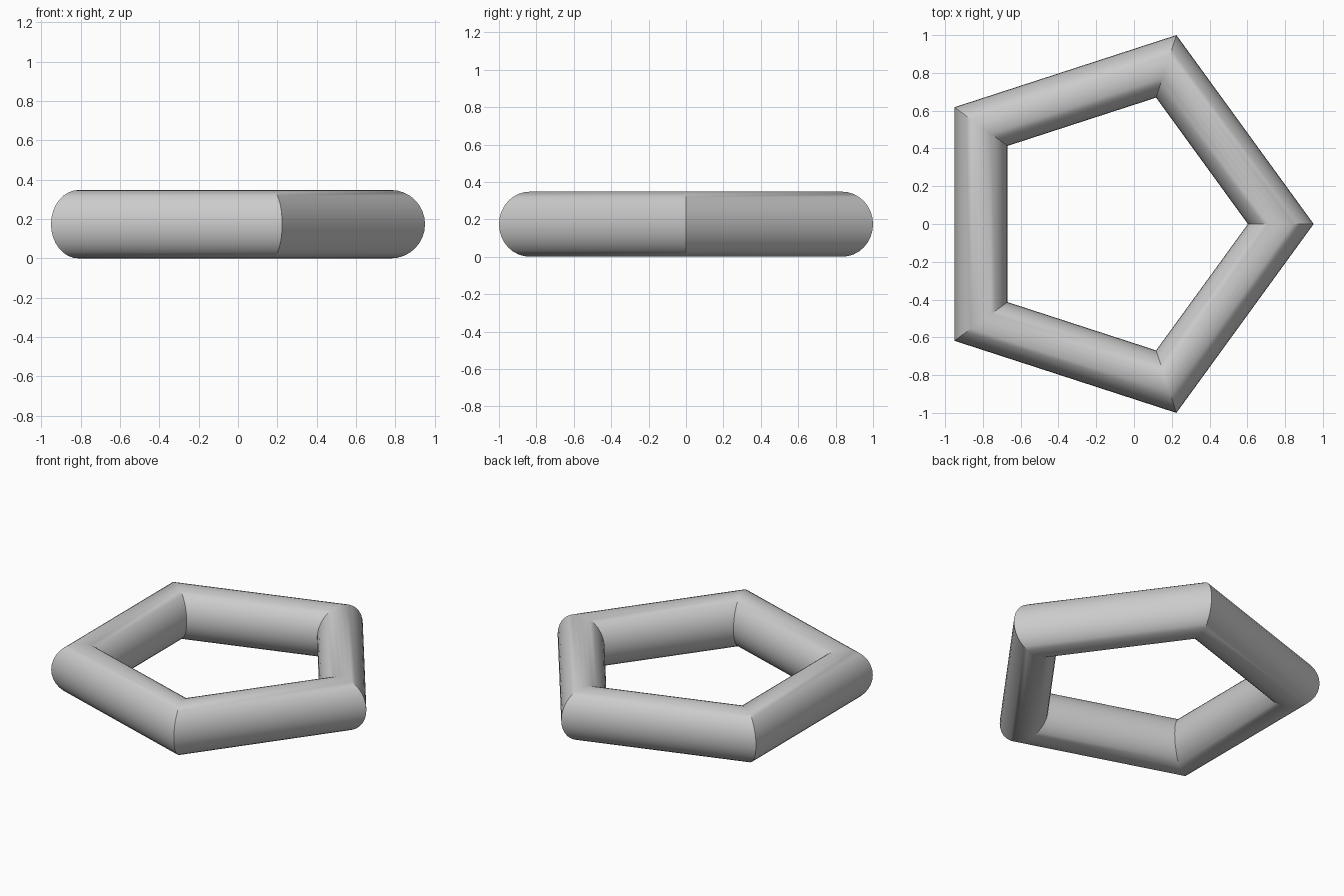
import bpy
import math

if "Cube" in bpy.data.objects:
    bpy.data.objects.remove(bpy.data.objects["Cube"])

TUBE = 0.174                      # tube radius at the corners
CORNER = 1 / math.sin(math.radians(72))   # outer corner radius gives y = +-1
SHIFT = -CORNER * (1 - math.cos(math.radians(36))) / 2  # centre the bounds on x

# Five-sided ring with a round tube, mitred at each corner
bpy.ops.mesh.primitive_torus_add(
    major_segments=5, minor_segments=32,
    major_radius=CORNER - TUBE, minor_radius=TUBE,
    location=(SHIFT, 0, TUBE))
ring = bpy.context.object
ring.name = "pentagon_ring"

# Smooth around the tube, sharp at the mitres
bpy.ops.object.shade_smooth_by_angle(angle=math.radians(30))
